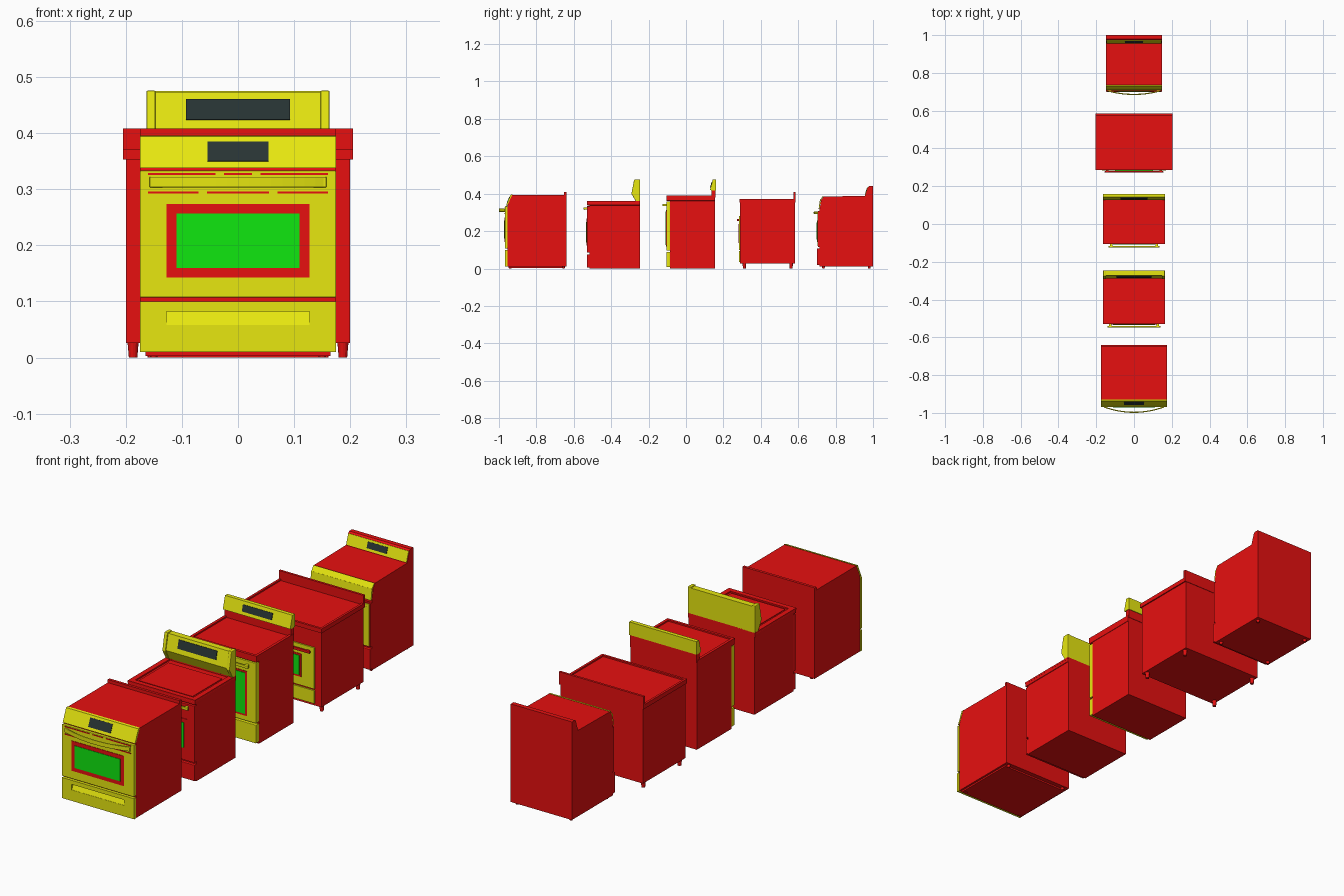
import bpy
import bmesh
from mathutils import Vector

cube = bpy.data.objects.get("Cube")
if cube:
    bpy.data.objects.remove(cube, do_unlink=True)


def material(name, rgb):
    m = bpy.data.materials.new(name)
    m.use_nodes = True
    color = (*rgb, 1)
    m.diffuse_color = color
    m.node_tree.nodes["Principled BSDF"].inputs["Base Color"].default_value = color
    return m


RED = material("red enamel", (0.8, 0.005, 0.005))
YELLOW = material("yellow metal", (0.8, 0.8, 0.005))
GREEN = material("green glass", (0.005, 0.8, 0.005))
DARK = material("dark display", (0.021, 0.034, 0.034))


def prism(name, pts, lo, hi, mat, axis="x", bevel=0):
    """Extrude a closed 2D outline: (y, z) along x, or (x, y) along z."""
    bm = bmesh.new()
    place = (lambda p, t: (t, *p)) if axis == "x" else (lambda p, t: (*p, t))
    a = [bm.verts.new(place(p, lo)) for p in pts]
    b = [bm.verts.new(place(p, hi)) for p in pts]
    bm.faces.new(a)
    bm.faces.new(b)
    for i in range(len(pts)):
        j = (i + 1) % len(pts)
        bm.faces.new((a[i], a[j], b[j], b[i]))
    bmesh.ops.recalc_face_normals(bm, faces=bm.faces)
    me = bpy.data.meshes.new(name)
    bm.to_mesh(me)
    bm.free()
    me.materials.append(mat)
    ob = bpy.data.objects.new(name, me)
    bpy.context.collection.objects.link(ob)
    if bevel:
        mod = ob.modifiers.new("soft edges", "BEVEL")
        mod.width = bevel
        mod.segments = 2
    return ob


def box(name, x0, x1, y0, y1, z0, z1, mat, bevel=0):
    return prism(name, [(y0, z0), (y1, z0), (y1, z1), (y0, z1)], x0, x1, mat, bevel=bevel)


def wide(name, half, y0, y1, z0, z1, mat, bevel=0):
    return box(name, -half, half, y0, y1, z0, z1, mat, bevel)


def slope_plate(name, half, p0, p1, f0, f1, mat, thick=0.003):
    """Thin plate on the front slope p0 to p1, covering fractions f0 to f1."""
    p0, p1 = Vector(p0), Vector(p1)
    d = p1 - p0
    n = Vector((-d.y, d.x)).normalized() * thick
    a, b = p0 + d * f0, p0 + d * f1
    return prism(name, [a, b, b + n, a + n], -half, half, mat)


def bow(name, half, y_end, y_mid, z0, z1, mat, thick=0.006):
    """Bar curving outward from its ends."""
    xs = [half * (i / 8 - 1) for i in range(17)]
    arc = [(x, y_mid + (y_end - y_mid) * (x / half) ** 2) for x in xs]
    back = [(x, y + thick) for x, y in reversed(arc)]
    return prism(name, arc + back, z0, z1, mat, "z", 0.002)


def bar_handle(name, half, y0, y_door, z, mat):
    wide(name, half, y0, y0 + 0.008, z - 0.006, z + 0.006, mat, 0.002)
    for s in (-1, 1):
        x = s * (half - 0.014)
        box(name + "_post", x - 0.006, x + 0.006, y0 + 0.005, y_door, z - 0.005, z + 0.005, mat)


def window(name, half, y, z0, z1, frame=0.017):
    wide(name + "_window_frame", half + frame, y - 0.002, y + 0.004,
         z0 - frame, z1 + frame, RED)
    wide(name + "_window_glass", half, y - 0.004, y + 0.004, z0, z1, GREEN)


def cooktop_rim(name, half, y0, y1, z0, z1, w):
    for s in (-1, 1):
        x = sorted((s * half, s * (half - w)))
        box(name + "_rim_side", *x, y0, y1, z0, z1, RED)
    wide(name + "_rim_front", half - w, y0, y0 + w, z0, z1, RED)
    wide(name + "_rim_back", half - w, y1 - w, y1, z0, z1, RED)


def feet(name, x, ys, height, r):
    for s in (-1, 1):
        for y in ys:
            bpy.ops.mesh.primitive_cone_add(vertices=12, radius1=r * 0.75, radius2=r, depth=height,
                                            location=(s * x, y, height / 2))
            bpy.context.object.name = name + "_foot"
            bpy.context.object.data.materials.append(RED)


# Slide-in range: front controls, bowed handle
n = "slide_in"
prism(n + "_body", [(-0.955, 0.01), (-0.955, 0.335), (-0.932, 0.394), (-0.64, 0.394), (-0.64, 0.01)],
      -0.174, 0.174, RED)
wide(n + "_back_lip", 0.174, -0.652, -0.64, 0.39, 0.408, RED)
wide(n + "_base", 0.165, -0.95, -0.66, 0.003, 0.01, RED)
feet(n, 0.15, (-0.94, -0.655), 0.01, 0.008)
panel = ((-0.962, 0.338), (-0.938, 0.394))
prism(n + "_control_panel", [(-0.955, 0.338), panel[0], panel[1], (-0.928, 0.396)],
      -0.175, 0.175, YELLOW)
slope_plate(n + "_display", 0.054, *panel, 0.2, 0.83, DARK, 0.002)
wide(n + "_door", 0.175, -0.968, -0.955, 0.107, 0.333, YELLOW, 0.002)
window(n, 0.11, -0.968, 0.16, 0.257)
for z, inner, outer in ((0.327, 0.025, 0.04), (0.294, 0.055, 0.07)):
    for x0, x1 in ((-0.16, -outer), (-inner, inner), (outer, 0.16)):
        box(n + "_vent", x0, x1, -0.97, -0.96, z - 0.002, z + 0.002, RED)
bow(n + "_handle", 0.158, -0.972, -1.0, 0.303, 0.322, YELLOW)
for s in (-1, 1):
    box(n + "_handle_post", s * 0.15 - 0.007, s * 0.15 + 0.007, -0.974, -0.966, 0.305, 0.32, YELLOW)
# drawer with a scooped pull
wide(n + "_drawer_bottom", 0.175, -0.968, -0.955, 0.01, 0.058, YELLOW)
wide(n + "_drawer_top", 0.175, -0.968, -0.955, 0.082, 0.1, YELLOW)
for s in (-1, 1):
    box(n + "_drawer_side", *sorted((s * 0.127, s * 0.175)), -0.968, -0.955, 0.058, 0.082, YELLOW)
prism(n + "_drawer_scoop", [(-0.967, 0.058), (-0.957, 0.082), (-0.954, 0.082), (-0.954, 0.058)],
      -0.127, 0.127, YELLOW)

# Glass-top range: tall backguard with end caps
n = "glass_top"
wide(n + "_body", 0.16, -0.515, -0.245, 0.0, 0.352, RED)
wide(n + "_top_slab", 0.163, -0.53, -0.245, 0.338, 0.354, RED, 0.003)
cooktop_rim(n, 0.163, -0.53, -0.245, 0.352, 0.36, 0.022)
wide(n + "_glass", 0.13, -0.5, -0.295, 0.35, 0.357, RED)
wide(n + "_door", 0.16, -0.53, -0.515, 0.085, 0.333, RED, 0.002)
window(n, 0.11, -0.53, 0.14, 0.25)
wide(n + "_drawer", 0.16, -0.53, -0.515, 0.005, 0.075, RED, 0.002)
bar_handle(n + "_handle", 0.14, -0.548, -0.528, 0.32, YELLOW)
guard = ((-0.288, 0.403), (-0.272, 0.472))
outline = [(-0.245, 0.358), (-0.266, 0.358), *guard, (-0.245, 0.472)]
prism(n + "_backguard", outline, -0.16, 0.16, YELLOW)
slope_plate(n + "_display", 0.093, *guard, 0.3, 0.83, DARK)
cap = [(-0.245, 0.358), (-0.268, 0.358), (-0.292, 0.4), (-0.277, 0.476), (-0.245, 0.476)]
for s in (-1, 1):
    prism(n + "_end_cap", cap, *sorted((s * 0.147, s * 0.163)), YELLOW, bevel=0.003)

# Large-window range: slim yellow backguard
n = "large_window"
wide(n + "_body", 0.161, -0.085, 0.155, 0.0, 0.375, RED)
wide(n + "_top_slab", 0.163, -0.105, 0.155, 0.362, 0.384, RED, 0.002)
cooktop_rim(n, 0.163, -0.105, 0.155, 0.382, 0.39, 0.012)
wide(n + "_door", 0.161, -0.105, -0.085, 0.095, 0.358, YELLOW, 0.002)
window(n, 0.11, -0.105, 0.125, 0.305, 0.008)
wide(n + "_drawer", 0.161, -0.105, -0.085, 0.008, 0.088, YELLOW, 0.002)
bar_handle(n + "_handle", 0.135, -0.125, -0.104, 0.34, YELLOW)
wide(n + "_guard_riser", 0.161, 0.137, 0.157, 0.38, 0.421, RED)
guard = ((0.128, 0.42), (0.143, 0.475))
prism(n + "_backguard", [(0.16, 0.418), (0.134, 0.418), *guard, (0.16, 0.475)], -0.163, 0.163, YELLOW)
slope_plate(n + "_display", 0.072, *guard, 0.25, 0.75, DARK)

# Wide range on legs
n = "wide_legged"
wide(n + "_body", 0.2, 0.29, 0.583, 0.026, 0.358, RED)
wide(n + "_top_slab", 0.205, 0.285, 0.585, 0.353, 0.366, RED)
cooktop_rim(n, 0.205, 0.285, 0.585, 0.364, 0.372, 0.01)
wide(n + "_splash_back", 0.205, 0.575, 0.585, 0.36, 0.408, RED)
feet(n, 0.187, (0.312, 0.562), 0.028, 0.01)
wide(n + "_door", 0.17, 0.284, 0.292, 0.1, 0.28, YELLOW)
window(n, 0.1, 0.284, 0.145, 0.23, 0.008)
wide(n + "_drawer", 0.17, 0.284, 0.292, 0.036, 0.093, YELLOW)
bar_handle(n + "_handle", 0.155, 0.272, 0.286, 0.26, RED)

# Narrow range: sloped front and back panels
n = "narrow"
splash = ((0.958, 0.388), (0.974, 0.436))
prism(n + "_body", [(0.715, 0.012), (0.715, 0.32), (0.722, 0.365), (0.736, 0.385), splash[0],
                    splash[1], (0.98, 0.441), (1.0, 0.441), (1.0, 0.012)], -0.148, 0.148, RED)
feet(n, 0.13, (0.735, 0.98), 0.013, 0.008)
slope_plate(n + "_lower_control", 0.147, (0.714, 0.318), (0.721, 0.366), 0, 1, YELLOW, 0.005)
slope_plate(n + "_upper_control", 0.147, (0.72, 0.364), (0.735, 0.385), 0, 1, YELLOW, 0.004)
slope_plate(n + "_back_control", 0.146, *splash, 0.04, 0.96, YELLOW)
slope_plate(n + "_display", 0.048, *splash, 0.25, 0.78, DARK, 0.005)
wide(n + "_door", 0.148, 0.706, 0.716, 0.115, 0.308, RED, 0.002)
wide(n + "_door_panel", 0.142, 0.703, 0.708, 0.12, 0.303, YELLOW)
window(n, 0.085, 0.703, 0.155, 0.245, 0.012)
wide(n + "_drawer", 0.148, 0.7, 0.716, 0.018, 0.108, RED, 0.003)
bow(n + "_handle", 0.14, 0.702, 0.683, 0.292, 0.304, YELLOW)
